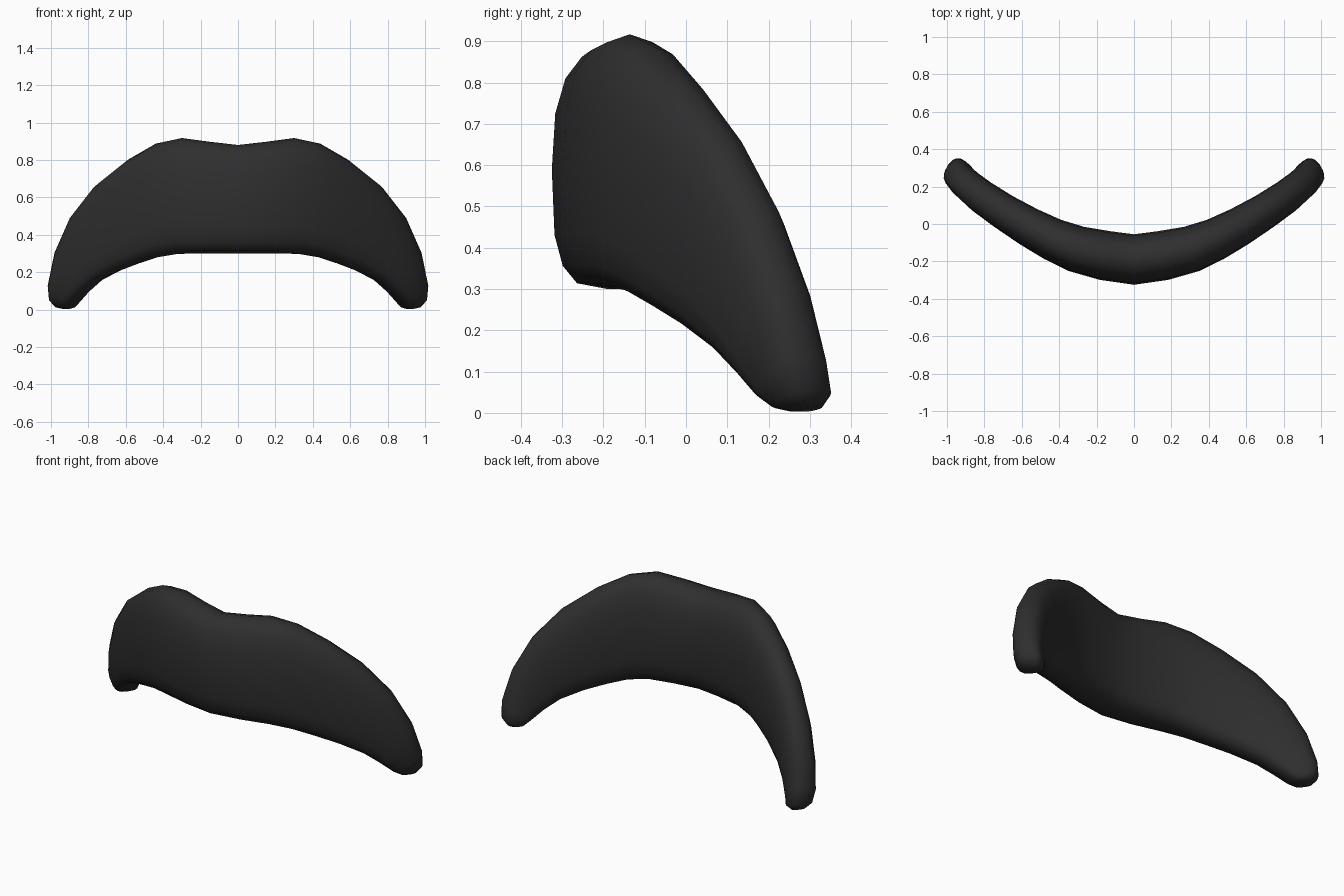
import bpy
import bmesh
import math
from mathutils import Vector

cube = bpy.data.objects.get("Cube")
if cube:
    bpy.data.objects.remove(cube, do_unlink=True)

# Stations from the middle to one tip:
# upper x, upper z, lower x, lower z, half thickness, backward shift
STATIONS = [
    (0.0, 0.88, 0.0, 0.30, 0.135, 0.0),
    (0.15, 0.897, 0.16, 0.30, 0.133, 0.0),
    (0.30, 0.917, 0.32, 0.298, 0.125, -0.01),
    (0.44, 0.887, 0.43, 0.28, 0.114, -0.01),
    (0.59, 0.80, 0.53, 0.247, 0.105, -0.005),
    (0.75, 0.67, 0.64, 0.205, 0.096, 0.0),
    (0.88, 0.50, 0.75, 0.15, 0.09, 0.005),
    (0.963, 0.31, 0.82, 0.09, 0.084, 0.015),
    (0.998, 0.14, 0.87, 0.035, 0.078, 0.03),
    (0.992, 0.055, 0.893, 0.01, 0.068, 0.05),
    (0.965, 0.015, 0.915, 0.003, 0.04, 0.06),
]
SIDES = 16
BEND, POWER, FRONT = 0.465, 1.65, -0.19


def sweep_y(x):
    """Depth of the centre line, bending back toward the tips."""
    return FRONT + BEND * x ** POWER


def signed_power(value, exponent):
    return math.copysign(abs(value) ** exponent, value)


def section(station, side):
    """Rounded cross-section, squarer along its lower edge."""
    ux, uz, lx, lz, thick, shift = station
    upper = Vector((ux, sweep_y(ux) + shift, uz))
    lower = Vector((lx, sweep_y(lx) + shift, lz))
    centre, half = (upper + lower) / 2, (upper - lower) / 2
    slope = BEND * POWER * centre.x ** (POWER - 1)
    outward = Vector((slope, -1, 0)).normalized() * thick
    ring = []
    for k in range(SIDES):
        a = math.tau * k / SIDES
        c, s = math.cos(a), math.sin(a)
        e = 2 / (2.5 if c > 0 else 3.2)
        # Follow the bend between the upper and lower edges
        u, v = signed_power(c, e), signed_power(s, e)
        p = centre + half * u
        p.y = sweep_y(p.x) + shift
        p += outward * v
        p.x *= side
        ring.append(p)
    return ring


# Loft both halves in one continuous skin
bm = bmesh.new()
last = len(STATIONS) - 1
rings = []
for i in range(-last, last + 1):
    points = section(STATIONS[abs(i)], -1 if i < 0 else 1)
    rings.append([bm.verts.new(p) for p in points])
for a, b in zip(rings, rings[1:]):
    for k in range(SIDES):
        n = (k + 1) % SIDES
        bm.faces.new((a[k], a[n], b[n], b[k]))
bm.faces.new(rings[0])
bm.faces.new(rings[-1])
bmesh.ops.recalc_face_normals(bm, faces=bm.faces)

mesh = bpy.data.meshes.new("moustache")
bm.to_mesh(mesh)
bm.free()
moustache = bpy.data.objects.new("moustache", mesh)
bpy.context.collection.objects.link(moustache)

# Charcoal colour
charcoal = bpy.data.materials.new("charcoal")
charcoal.use_nodes = True
colour = (0.028, 0.028, 0.028, 1)
charcoal.diffuse_color = colour
for node in charcoal.node_tree.nodes:
    if node.type == "BSDF_PRINCIPLED":
        node.inputs["Base Color"].default_value = colour
mesh.materials.append(charcoal)

# Smooth shading all over
for face in mesh.polygons:
    face.use_smooth = True
